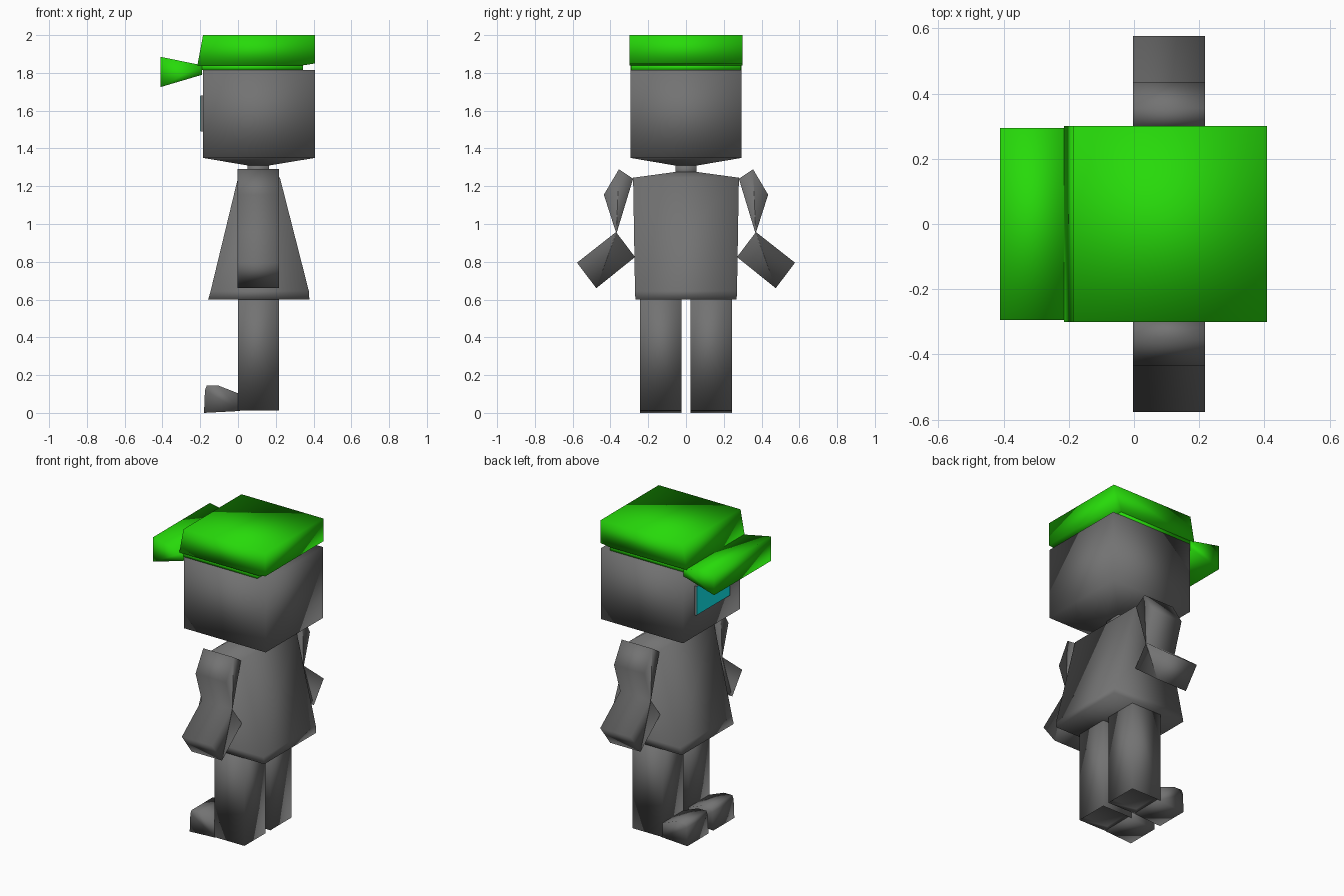
import bpy, bmesh

if "Cube" in bpy.data.objects:
    bpy.data.objects.remove(bpy.data.objects["Cube"])


def material(name, color):
    m = bpy.data.materials.new(name)
    m.diffuse_color = color
    m.use_nodes = True
    m.node_tree.nodes["Principled BSDF"].inputs["Base Color"].default_value = m.diffuse_color
    return m


GREY = material("dark_grey", (0.17, 0.17, 0.17, 1))
GREEN = material("green", (0.02, 0.7, 0.003, 1))
CYAN = material("cyan", (0.005, 0.9, 0.95, 1))


def finish(name, bm, mat, smooth):
    bmesh.ops.recalc_face_normals(bm, faces=bm.faces)
    mesh = bpy.data.meshes.new(name)
    bm.to_mesh(mesh)
    bm.free()
    mesh.polygons.foreach_set("use_smooth", [smooth] * len(mesh.polygons))
    mesh.materials.append(mat)
    ob = bpy.data.objects.new(name, mesh)
    bpy.context.collection.objects.link(ob)
    return ob


def prism(name, profile, axis, a, b, mat=GREY, smooth=True):
    """Extrude a profile from a to b: xz points along y, or yz points along x."""
    bm = bmesh.new()
    rings = []
    for d in (a, b):
        pts = [(p, d, z) if axis == "y" else (d, p, z) for p, z in profile]
        rings.append([bm.verts.new(p) for p in pts])
        bm.faces.new(rings[-1])
    n = len(profile)
    for i in range(n):
        j = (i + 1) % n
        bm.faces.new((rings[0][i], rings[0][j], rings[1][j], rings[1][i]))
    return finish(name, bm, mat, smooth)


def loft(name, levels, mat=GREY):
    """Stack rectangular sections (z, x0, x1, half width in y)."""
    bm = bmesh.new()
    rings = [[bm.verts.new(p) for p in
              ((x0, -h, z), (x1, -h, z), (x1, h, z), (x0, h, z))]
             for z, x0, x1, h in levels]
    for r, s in zip(rings, rings[1:]):
        for i in range(4):
            j = (i + 1) % 4
            bm.faces.new((r[i], r[j], s[j], s[i]))
    bm.faces.new(rings[0])
    bm.faces.new(rings[-1])
    return finish(name, bm, mat, True)


def box(name, x0, x1, y0, y1, z0, z1, mat=GREY, smooth=True):
    return prism(name, [(x0, z0), (x1, z0), (x1, z1), (x0, z1)],
                 "y", y0, y1, mat, smooth)


# Head with a shallow tapered chin, neck and framed face panel
loft("head", [(1.31, 0.05, 0.165, 0.06), (1.35, -0.185, 0.408, 0.295),
              (1.815, -0.185, 0.408, 0.295)])
box("neck", 0.05, 0.165, -0.055, 0.055, 1.26, 1.312)
box("face_frame", -0.198, -0.18, -0.175, 0.175, 1.49, 1.68, GREY, False)
box("face_panel", -0.2, -0.197, -0.172, 0.172, 1.493, 1.677, CYAN, False)

# Cap: narrow band, crown and flared peak
box("cap_band", -0.2, 0.345, -0.292, 0.292, 1.814, 1.845, GREEN)
prism("cap_crown", [(-0.185, 2.0), (-0.215, 1.84), (0.345, 1.84),
                    (0.408, 1.85), (0.408, 2.0)], "y", -0.3, 0.3, GREEN)
prism("cap_peak", [(-0.41, 1.725), (-0.19, 1.79), (-0.19, 1.84),
                   (-0.41, 1.885)], "y", -0.295, 0.295, GREEN)

# Torso flaring to the hem
loft("torso", [(0.6, -0.158, 0.378, 0.268), (0.645, -0.145, 0.375, 0.27),
               (1.245, 0.0, 0.222, 0.28), (1.275, 0.05, 0.165, 0.06)])

for side, s in (("left", -1), ("right", 1)):
    # Bent arm, pinched at the elbow
    arm = [(0.28, 1.24), (0.355, 1.29), (0.435, 1.155), (0.371, 0.957),
           (0.577, 0.795), (0.475, 0.66), (0.27, 0.825), (0.367, 0.953)]
    prism(side + "_arm", [(s * y, z) for y, z in arm], "x", -0.003, 0.217)

    # Leg with a recessed sole, and a stubby foot
    leg = box(side + "_leg", 0.0, 0.217, s * 0.025, s * 0.243, 0.012, 0.64)
    bm = bmesh.new()
    bm.from_mesh(leg.data)
    bm.faces.ensure_lookup_table()
    sole = min(bm.faces, key=lambda f: f.calc_center_median().z)
    bmesh.ops.inset_region(bm, faces=[sole], thickness=0.03)
    bmesh.ops.translate(bm, verts=sole.verts[:], vec=(0, 0, 0.02))
    bm.to_mesh(leg.data)
    bm.free()
    prism(side + "_foot", [(-0.18, 0.0), (0.01, 0.01), (0.01, 0.1),
                           (-0.105, 0.145), (-0.165, 0.145), (-0.175, 0.12)],
          "y", s * 0.025, s * 0.243)
